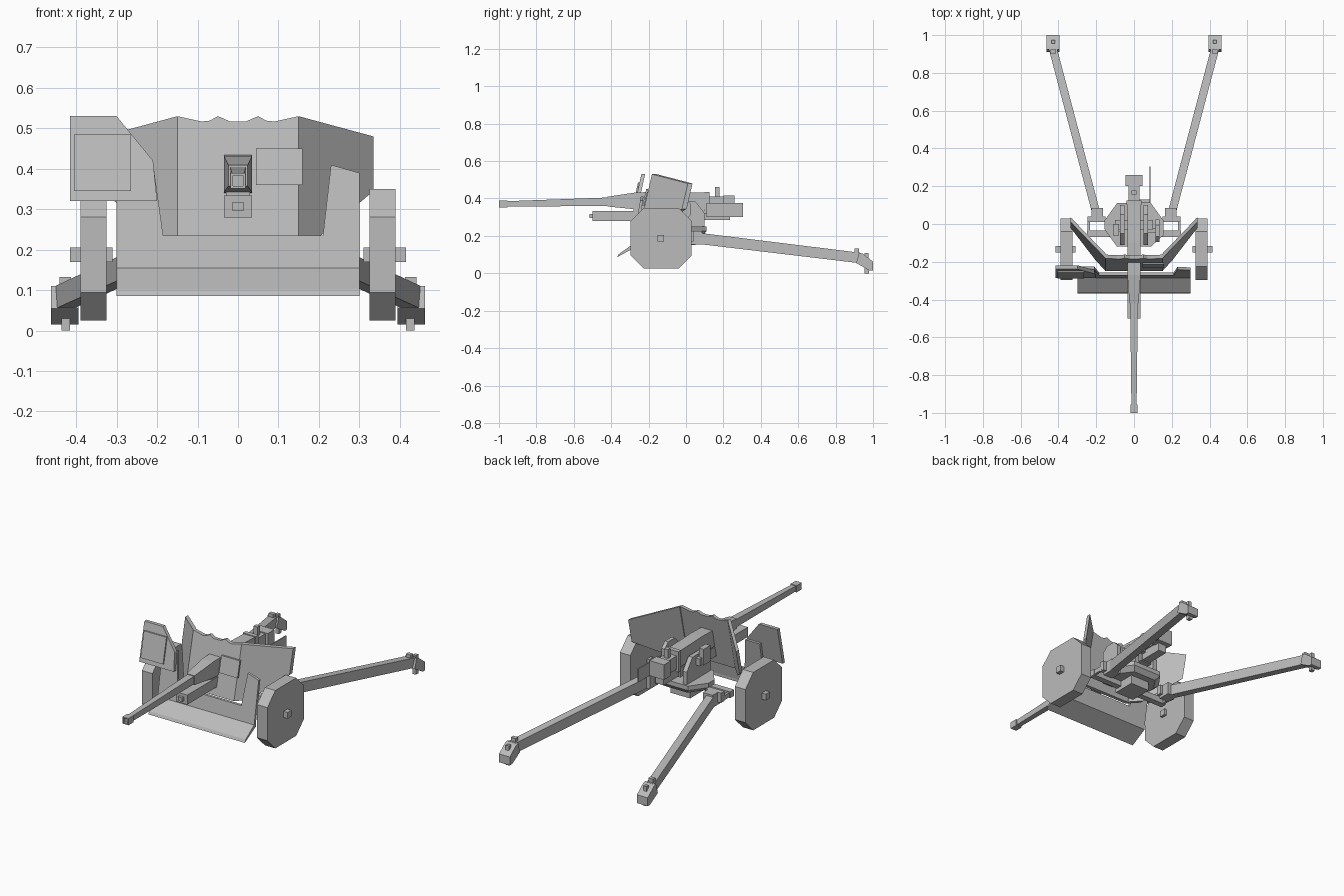
import bpy, bmesh, math

if "Cube" in bpy.data.objects:
    bpy.data.objects.remove(bpy.data.objects["Cube"])

paint = bpy.data.materials.new("grey_metal")
paint.diffuse_color = (0.5, 0.5, 0.5, 1)
paint.use_nodes = True
paint.node_tree.nodes["Principled BSDF"].inputs["Base Color"].default_value = paint.diffuse_color


def finish(name, bm):
    bmesh.ops.recalc_face_normals(bm, faces=bm.faces)
    me = bpy.data.meshes.new(name)
    bm.to_mesh(me)
    bm.free()
    me.materials.append(paint)
    ob = bpy.data.objects.new(name, me)
    bpy.context.collection.objects.link(ob)
    return ob


def loft(name, rings):
    """Closed solid through matching rings of points."""
    bm = bmesh.new()
    vs = [[bm.verts.new(p) for p in r] for r in rings]
    n = len(vs[0])
    bm.faces.new(vs[0])
    bm.faces.new(vs[-1][::-1])
    for a, b in zip(vs, vs[1:]):
        for i in range(n):
            j = (i + 1) % n
            bm.faces.new((a[i], b[i], b[j], a[j]))
    return finish(name, bm)


def box(name, x0, x1, y0, y1, z0, z1):
    ring = lambda y: [(x0, y, z0), (x1, y, z0), (x1, y, z1), (x0, y, z1)]
    return loft(name, [ring(y0), ring(y1)])


def beam(name, sections):
    """Rectangular beam along y; each section is x, y, z, half width, half height."""
    return loft(name, [[(x - w, y, z - h), (x + w, y, z - h), (x + w, y, z + h), (x - w, y, z + h)]
                       for x, y, z, w, h in sections])


def plate(name, pts, depth, t):
    """Plate outlined in x,z; depth(x, z) gives its front y."""
    return loft(name, [[(x, depth(x, z) + d, z) for x, z in pts] for d in (0, t)])


def side_plate(name, pts, x0, x1):
    """Plate outlined in y,z and extruded across x."""
    return loft(name, [[(x, y, z) for y, z in pts] for x in (x0, x1)])


def octagon(cy, cz, half, flat):
    return [(cy + a, cz + b) for a, b in (
        (-half, -flat), (-flat, -half), (flat, -half), (half, -flat),
        (half, flat), (flat, half), (-flat, half), (-half, flat))]


# Main shield: scalloped centre and two swept wings
def shield_y(x, z):
    return -0.25 + (z - 0.235) * 0.23 + max(0, abs(x) - 0.15) * 1.1


top = [(0.15, .53), (0.09, .517), (0.07, .519), (0.05, .53), (0.035, .524), (0.02, .517)]
top += [(-x, z) for x, z in top[::-1]]
plate("shield_centre", [(-0.15, .235), (0.15, .235)] + top, shield_y, 0.02)
for s in (-1, 1):
    plate("shield_wing", [(s * x, z) for x, z in
                          ((.15, .235), (.205, .235), (.335, .345), (.335, .48), (.15, .53))],
          shield_y, 0.025)


# Lower front shield with its tall flap, notch and folded apron
def lower_y(x, z):
    return -0.285 + (z - 0.155) * 0.17


def flap_y(x, z):
    return -0.285 + (z - 0.32) * 0.22


plate("lower_shield", [(-.30, .155), (.30, .155), (.30, .39), (.23, .41), (.21, .235),
                       (-.185, .235), (-.21, .415), (-.30, .415)], lower_y, 0.015)
plate("shield_flap", [(-.415, .32), (-.20, .32), (-.21, .42), (-.30, .53), (-.415, .53)],
      flap_y, 0.02)
plate("flap_panel", [(-.405, .345), (-.265, .345), (-.265, .485), (-.405, .485)],
      lambda x, z: flap_y(x, z) - 0.008, 0.008)
plate("sight_cover", [(.045, .36), (.16, .36), (.16, .45), (.045, .45)],
      lambda x, z: shield_y(0, z) - 0.012, 0.01)
side_plate("shield_apron", [(-.285, .155), (-.36, .102), (-.368, .086), (-.27, .14), (-.27, .155)],
           -.30, .30)

# Wheels with hubs
for s in (-1, 1):
    side_plate("wheel", octagon(-0.133, 0.1875, 0.1625, 0.093), s * .325, s * .39)
    box("wheel_hub", s * .31, s * .415, -.152, -.117, .17, .205)

# Barrel with muzzle collar and square bore
box("muzzle_collar_top", -.019, .019, -1, -.955, .383, .389)
box("muzzle_collar_bottom", -.019, .019, -1, -.955, .351, .357)
for s in (-1, 1):
    box("muzzle_collar_side", s * .012, s * .019, -1, -.955, .357, .383)
beam("barrel", [(0, -.985, .37, .0135, .0145), (0, -.28, .386, .022, .024)])
beam("barrel_sleeve", [(0, -.42, .383, .024, .026), (0, -.27, .387, .035, .045),
                       (0, -.1, .387, .035, .05), (0, .12, .385, .035, .045)])

# Recoil cradle under the barrel
beam("cradle", [(0, -.50, .307, .035, .027), (0, .1, .307, .035, .027)])
box("cradle_front_cap", -.013, .013, -.515, -.50, .296, .318)
box("cradle_link", -.03, .03, -.28, .1, .33, .35)

# Breech, loading tray and handles
box("breech_neck", -.03, .03, .1, .2, .335, .41)
box("breech_collar", -.04, .04, .1, .125, .32, .435)
box("breech_block", -.045, .045, .2, .26, .33, .415)
box("breech_foot", -.025, .025, .1, .235, .285, .335)
box("breech_lever", -.012, .012, .155, .178, .40, .46)
box("recoil_guard", .082, .088, .11, .305, .30, .375)
box("guard_bracket", .03, .085, .11, .13, .32, .35)

# Upper carriage: tapered platform and cheek plates
platform = [(-.155, .02), (-.155, -.03), (-.09, -.12), (.09, -.12),
            (.155, -.06), (.155, .02), (.09, .11), (-.09, .11)]
loft("platform", [[(x * k, y * k, z) for x, y in platform]
                  for z, k in ((.2, .8), (.225, 1), (.25, 1))])
for s in (-1, 1):
    side_plate("cheek", [(-.11, .25), (.10, .25), (.10, .32), (.05, .385), (-.05, .385), (-.11, .33)],
               s * .05, s * .075)
    box("trunnion", s * .03, s * .10, -.03, .02, .33, .37)
side_plate("handwheel", octagon(-0.035, .34, .06, .03), .115, .135)
box("handwheel_shaft", .07, .12, -.045, -.025, .33, .35)
box("sight", -.11, -.08, -.06, 0, .33, .42)
box("sight_arm", -.09, -.05, -.04, -.02, .34, .36)

# Lower carriage axle and braces
box("axle_beam", -.25, .25, -.07, -.035, .17, .205)
box("pivot_post", -.06, .06, -.08, .05, .15, .21)
for s in (-1, 1):
    box("axle_brace", s * .232, s * .246, -.07, .03, .175, .2)
    box("hinge_bracket", s * .15, s * .245, .01, .04, .17, .225)
    box("hinge_block", s * .165, s * .225, .015, .085, .155, .225)

# Split trails with foot, spade and lifting handle
for s in (-1, 1):
    beam("trail", [(s * .195, .04, .19, .022, .03), (s * .43, .93, .082, .022, .028)])
    side_plate("trail_foot", [(.91, .055), (.925, .11), (.945, .105), (1.0, .062), (1.0, .015), (.98, .015)],
               s * .395, s * .462)
    box("spade", s * .415, s * .437, .955, .978, 0, .035)
    box("lifting_handle", s * .413, s * .442, .902, .924, .08, .132)
    box("foot_peg", s * .418, s * .438, .955, .975, .06, .108)
